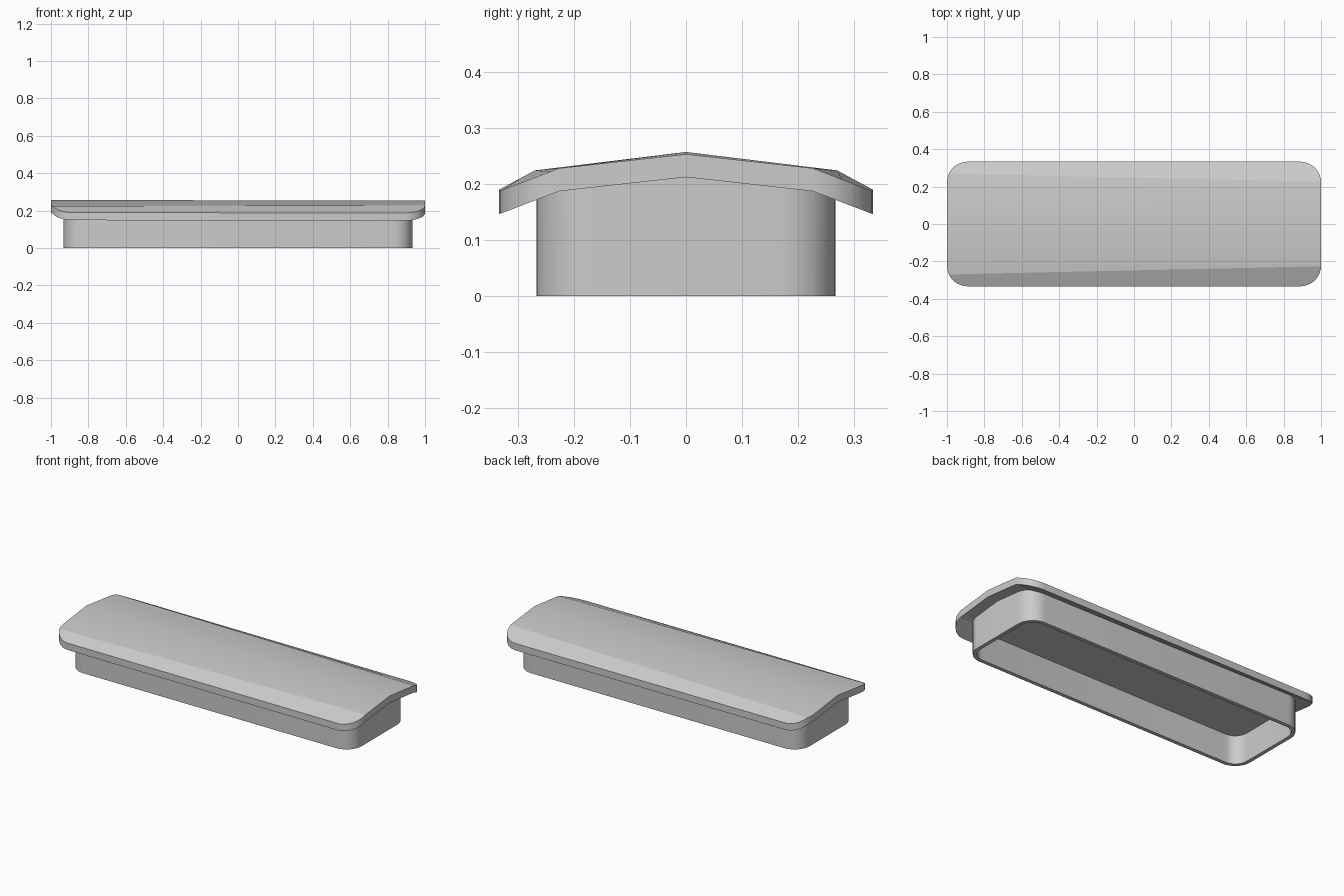
import bpy
import bmesh
from math import cos, sin, pi, radians
from mathutils import Vector

cube = bpy.data.objects.get("Cube")
if cube:
    bpy.data.objects.remove(cube, do_unlink=True)

grey = bpy.data.materials.new("plain_grey")
grey.use_nodes = True
colour = (0.6, 0.6, 0.6, 1)
grey.diffuse_color = colour
grey.node_tree.nodes["Principled BSDF"].inputs["Base Color"].default_value = colour

HALF_X, HALF_Y = 1.0, 0.333
LID_THICKNESS = 0.041
CEILING_Z = 0.17


def lerp(a, b, t):
    return a + (b - a) * t


def lid_height(x, y):
    """Ridged roof whose shoulder creases taper towards +x."""
    t = (x + 1) / 2
    crease_y = lerp(0.27, 0.226, t)
    ridge, crease, edge = lerp(0.257, 0.253, t), lerp(0.224, 0.228, t), lerp(0.19, 0.187, t)
    if abs(y) <= crease_y:
        return lerp(ridge, crease, abs(y) / crease_y)
    return lerp(crease, edge, (abs(y) - crease_y) / (HALF_Y - crease_y))


def rounded_loop(bm, hx, hy, radius, steps=9):
    """Vertices of a rounded rectangle on the ground plane."""
    verts = []
    for corner, (sx, sy) in enumerate([(1, 1), (-1, 1), (-1, -1), (1, -1)]):
        for i in range(steps + 1):
            a = (corner + i / steps) * pi / 2
            verts.append(bm.verts.new((sx * (hx - radius) + radius * cos(a),
                                       sy * (hy - radius) + radius * sin(a), 0)))
    return verts


def cut_creases(bm):
    """Split the faces along the ridge and both shoulder creases."""
    for point, normal in [((0, 0, 0), (0, 1, 0)),
                          ((0, 0.248, 0), (0.022, 1, 0)),
                          ((0, -0.248, 0), (0.022, -1, 0))]:
        bmesh.ops.bisect_plane(bm, geom=bm.verts[:] + bm.edges[:] + bm.faces[:],
                               plane_co=Vector(point), plane_no=Vector(normal))


def extrude_up(bm):
    result = bmesh.ops.extrude_face_region(bm, geom=bm.faces[:])
    return [v for v in result["geom"] if isinstance(v, bmesh.types.BMVert)]


def finish(bm, name, angle):
    bmesh.ops.recalc_face_normals(bm, faces=bm.faces[:])
    mesh = bpy.data.meshes.new(name)
    bm.to_mesh(mesh)
    bm.free()
    mesh.materials.append(grey)
    obj = bpy.data.objects.new(name, mesh)
    bpy.context.collection.objects.link(obj)
    bpy.ops.object.select_all(action="DESELECT")
    obj.select_set(True)
    bpy.context.view_layer.objects.active = obj
    bpy.ops.object.shade_smooth_by_angle(angle=radians(angle))


# Lid: rounded plate folded along three creases
bm = bmesh.new()
bm.faces.new(rounded_loop(bm, HALF_X, HALF_Y, 0.11))
cut_creases(bm)
top = set(extrude_up(bm))
for v in bm.verts:
    v.co.z = lid_height(v.co.x, v.co.y) - (0 if v in top else LID_THICKNESS)
finish(bm, "lid", 14)

# Skirt: thin open wall that meets the underside of the lid
bm = bmesh.new()
outer = rounded_loop(bm, 0.933, 0.267, 0.1)
inner = rounded_loop(bm, 0.911, 0.245, 0.078)
for i in range(len(outer)):
    j = (i + 1) % len(outer)
    bm.faces.new((outer[i], outer[j], inner[j], inner[i]))
cut_creases(bm)
for v in extrude_up(bm):
    v.co.z = lid_height(v.co.x, v.co.y) - LID_THICKNESS + 0.01
finish(bm, "skirt_wall", 30)

# Ceiling: flat plate closing the hollow inside the skirt
bm = bmesh.new()
bm.faces.new(rounded_loop(bm, 0.915, 0.249, 0.082))
for v in extrude_up(bm):
    v.co.z = 0.006
bmesh.ops.translate(bm, verts=bm.verts[:], vec=(0, 0, CEILING_Z))
finish(bm, "ceiling", 30)
